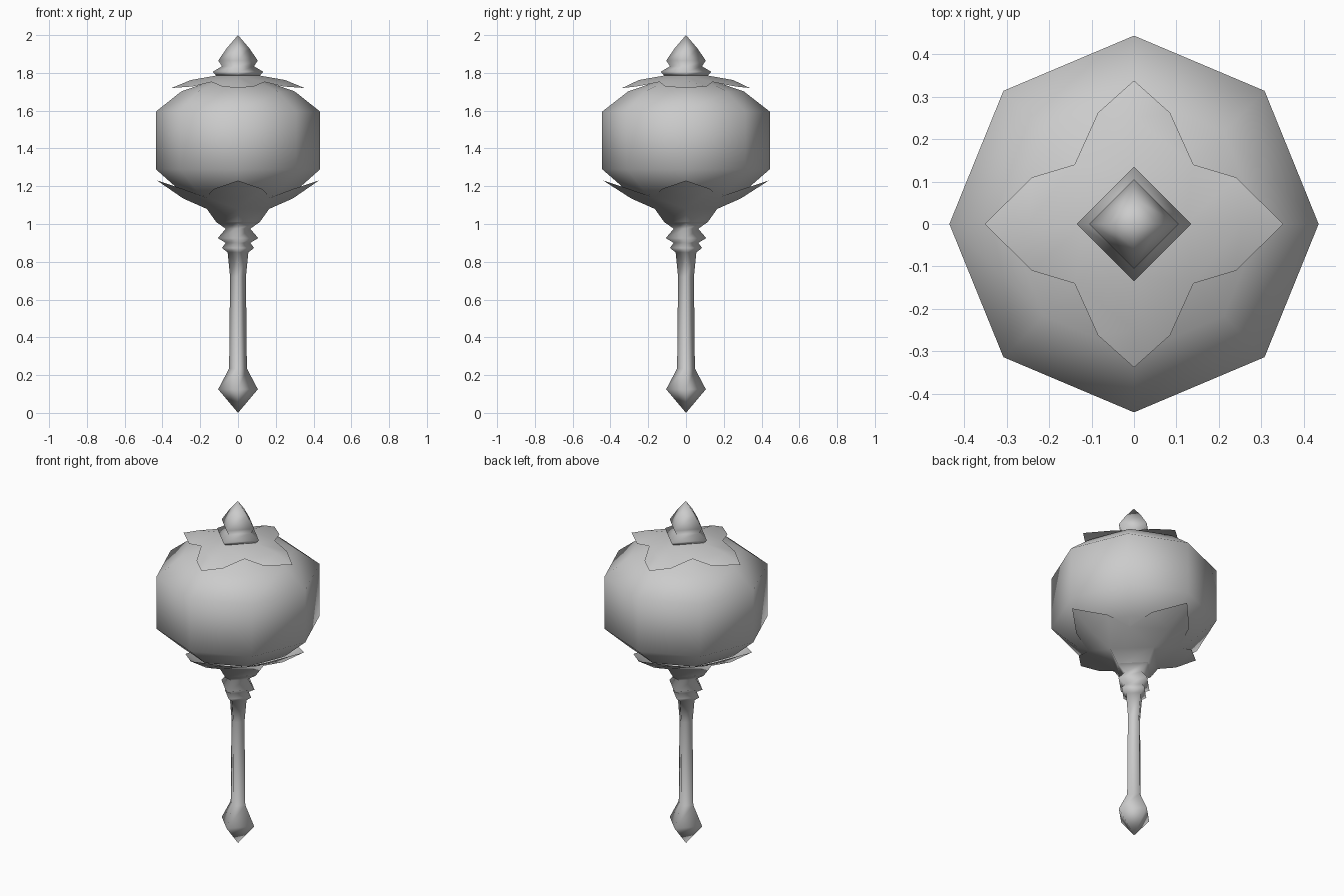
import bpy, bmesh, math

cube = bpy.data.objects.get("Cube")
if cube:
    bpy.data.objects.remove(cube)

grey = bpy.data.materials.new("plain grey")
grey.use_nodes = True
GREY = (0.6, 0.6, 0.6, 1)
grey.diffuse_color = GREY
grey.node_tree.nodes["Principled BSDF"].inputs["Base Color"].default_value = GREY


def finish(name, bm, recalc=True):
    bmesh.ops.remove_doubles(bm, verts=bm.verts, dist=0.0005)
    if recalc:
        bmesh.ops.recalc_face_normals(bm, faces=bm.faces)
    for f in bm.faces:
        f.smooth = True
    mesh = bpy.data.meshes.new(name)
    bm.to_mesh(mesh)
    bm.free()
    mesh.materials.append(grey)
    obj = bpy.data.objects.new(name, mesh)
    bpy.context.collection.objects.link(obj)
    return obj


def lathe(name, profile, sides, stretch=(1, 1)):
    """Sweep (radius, height) pairs around z with a corner on each axis."""
    bm = bmesh.new()
    rings = []
    for r, z in profile:
        if r == 0:
            rings.append([bm.verts.new((0, 0, z))] * sides)
            continue
        rings.append([bm.verts.new((r * stretch[0] * math.cos(i * math.tau / sides),
                                    r * stretch[1] * math.sin(i * math.tau / sides), z))
                      for i in range(sides)])
    for low, high in zip(rings, rings[1:]):
        for i in range(sides):
            j = (i + 1) % sides
            corners = dict.fromkeys((low[i], low[j], high[j], high[i]))
            bm.faces.new(list(corners))
    return finish(name, bm)


def petals(name, stem, ridge, x_petal, y_petal, valley, heights, flip):
    """Four leaf collar: a square stem that opens into pointed petals.
    Each petal is (tip radius, flank distance, flank half width)."""
    z_tip, z_flank = heights
    bm = bmesh.new()

    def point(k, out, side, z):
        c, s = [(1, 0), (0, 1), (-1, 0), (0, -1)][k % 4]
        return bm.verts.new((c * out - s * side, s * out + c * side, z))

    rings = [[point(k, r, 0, z) for k in range(4)] for r, z in stem]
    valleys = [point(k, valley[0], valley[0], valley[1]) for k in range(4)]
    faces = []
    for low, high in zip(rings, rings[1:]):
        for k in range(4):
            j = (k + 1) % 4
            faces.append((low[k], low[j], high[j], high[k]))
    base = rings[-1]
    for k in range(4):
        tip_r, flank_r, half = (x_petal, y_petal)[k % 2]
        mid = point(k, ridge[0], 0, ridge[1])
        tip = point(k, tip_r, 0, z_tip)
        left = point(k, flank_r, half, z_flank)
        right = point(k, flank_r, -half, z_flank)
        faces += [(base[k], valleys[k], left, mid), (mid, left, tip),
                  (valleys[k - 1], base[k], mid, right), (right, mid, tip),
                  (base[k], base[(k + 1) % 4], valleys[k])]
    for f in faces:
        bm.faces.new(f)
    bmesh.ops.recalc_face_normals(bm, faces=bm.faces)
    # Outer side of the sheet faces up for the cap and down for the cup
    outward = sum(f.normal.z * f.calc_area() for f in bm.faces)
    if (outward < 0) != flip:
        bmesh.ops.reverse_faces(bm, faces=bm.faces)
    return finish(name, bm, recalc=False)


# Square handle with pommel and stepped collar
lathe("handle", [(0, 0), (0.105, 0.125), (0.047, 0.235), (0.042, 0.72),
                 (0.055, 0.85), (0.085, 0.873), (0.065, 0.9), (0.107, 0.925),
                 (0.065, 0.975), (0.115, 1.01)], 4)

# Eight sided head
lathe("head", [(0, 1.06), (0.1, 1.08), (0.3, 1.17), (0.435, 1.29),
               (0.435, 1.595), (0.3, 1.702), (0.1, 1.772), (0, 1.772)], 8, (1, 1.02))

# Leaf cup below the head
petals("leaf_cup", [(0.065, 0.975), (0.115, 1.01), (0.165, 1.08)], (0.29, 1.135),
       (0.428, 0.29, 0.13), (0.438, 0.3, 0.13), (0.17, 1.14), (1.23, 1.185), True)

# Leaf cap on top of the head
petals("leaf_cap", [(0.07, 1.787), (0.12, 1.785)], (0.25, 1.762),
       (0.352, 0.24, 0.11), (0.338, 0.262, 0.085), (0.14, 1.752), (1.72, 1.728), False)

# Pointed square finial
lathe("finial", [(0, 1.78), (0.115, 1.785), (0.135, 1.805), (0.085, 1.835),
                 (0.105, 1.865), (0.06, 1.93), (0, 2.0)], 4)
